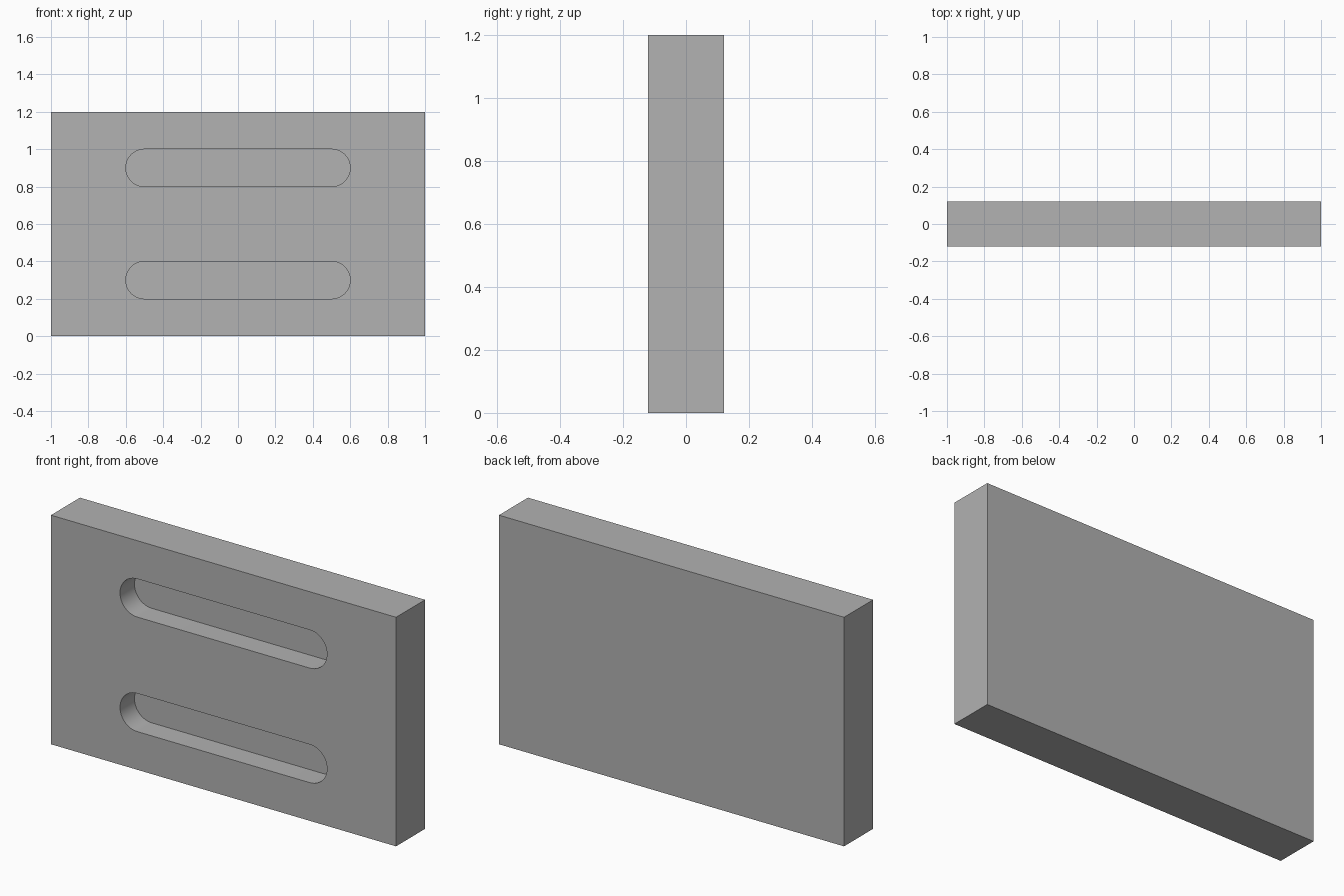
import bpy
import bmesh
from math import pi, sin, cos, radians
from mathutils import Vector

if "Cube" in bpy.data.objects:
    bpy.data.objects.remove(bpy.data.objects["Cube"], do_unlink=True)

WIDTH, THICKNESS, HEIGHT = 2.0, 0.24, 1.2
SLOT_RADIUS, SLOT_HALF, SLOT_DEPTH = 0.1, 0.5, 0.12
SLOT_HEIGHTS = (0.3, 0.9)
ARC_STEPS = 24

# Plain grey material
grey = bpy.data.materials.new("plain grey")
grey.use_nodes = True
colour = (0.445, 0.445, 0.445, 1)
grey.diffuse_color = colour
grey.node_tree.nodes["Principled BSDF"].inputs["Base Color"].default_value = colour


def make_object(name, bm):
    bmesh.ops.recalc_face_normals(bm, faces=bm.faces)
    mesh = bpy.data.meshes.new(name)
    bm.to_mesh(mesh)
    bm.free()
    mesh.materials.append(grey)
    obj = bpy.data.objects.new(name, mesh)
    bpy.context.collection.objects.link(obj)
    return obj


def slot_cutter(z):
    """Round-ended bar that starts ahead of the front face."""
    bm = bmesh.new()
    front = -THICKNESS / 2 - 0.1
    ring = []
    for side, start in ((1, -pi / 2), (-1, pi / 2)):
        for i in range(ARC_STEPS + 1):
            a = start + pi * i / ARC_STEPS
            ring.append(bm.verts.new((side * SLOT_HALF + SLOT_RADIUS * cos(a),
                                      front, z + SLOT_RADIUS * sin(a))))
    face = bm.faces.new(ring)
    moved = bmesh.ops.extrude_face_region(bm, geom=[face])["geom"]
    bmesh.ops.translate(bm, vec=Vector((0, SLOT_DEPTH + 0.1, 0)),
                        verts=[g for g in moved if isinstance(g, bmesh.types.BMVert)])
    cutter = make_object("slot_cutter", bm)
    cutter.hide_render = True
    return cutter


# Rectangular block
bm = bmesh.new()
bmesh.ops.create_cube(bm, size=1)
bmesh.ops.scale(bm, vec=(WIDTH, THICKNESS, HEIGHT), verts=bm.verts)
bmesh.ops.translate(bm, vec=(0, 0, HEIGHT / 2), verts=bm.verts)
plate = make_object("slotted_plate", bm)
bpy.ops.object.select_all(action="DESELECT")
plate.select_set(True)
bpy.context.view_layer.objects.active = plate

# Two blind slots in the front
for z in SLOT_HEIGHTS:
    cutter = slot_cutter(z)
    mod = plate.modifiers.new("slot", "BOOLEAN")
    mod.operation = "DIFFERENCE"
    mod.solver = "EXACT"
    mod.object = cutter
    bpy.ops.object.modifier_apply(modifier=mod.name)
    bpy.data.objects.remove(cutter, do_unlink=True)

# Smooth slot ends, sharp block edges
bpy.ops.object.shade_smooth_by_angle(angle=radians(30))
